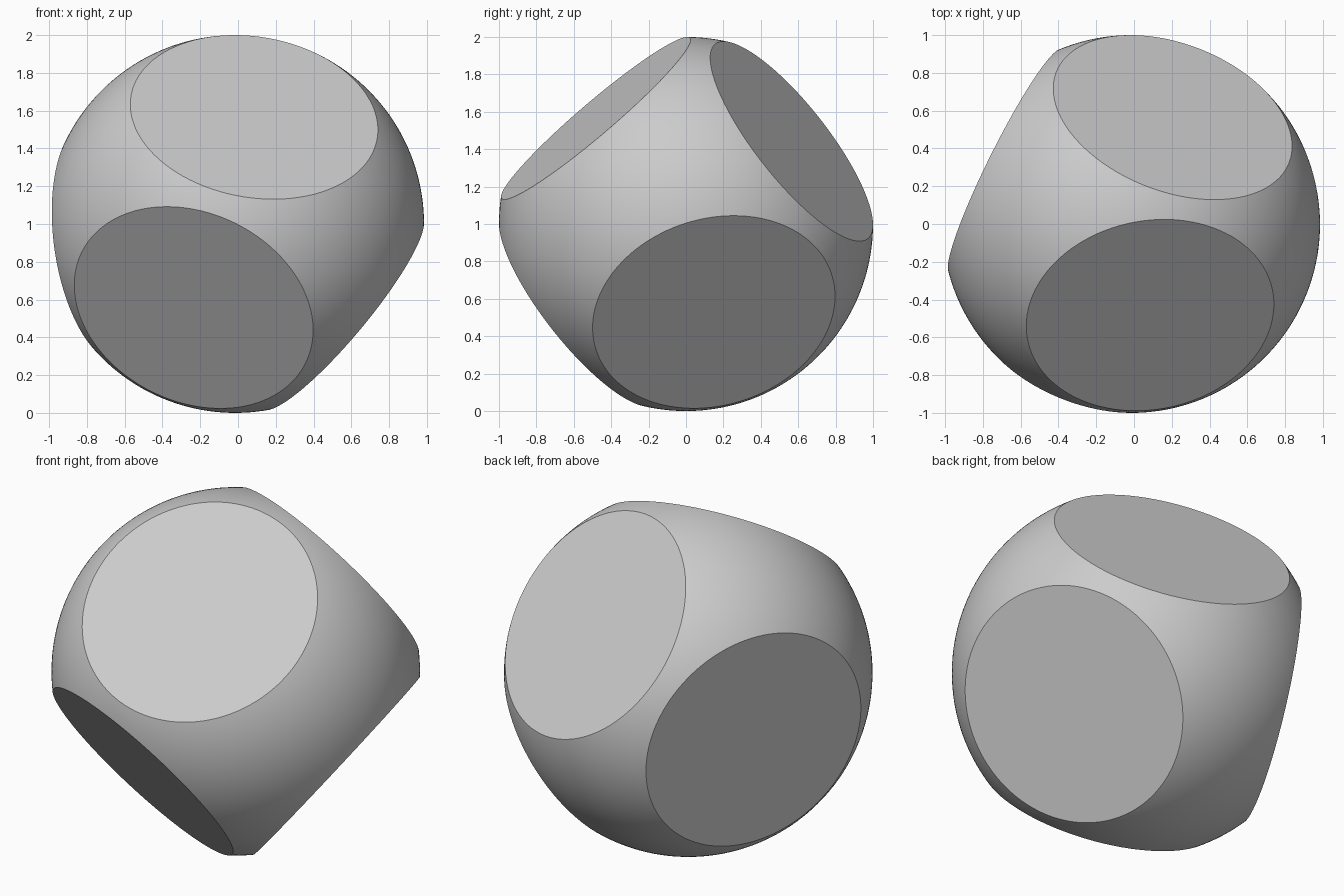
import bpy
import bmesh
from math import radians, sin, cos
from mathutils import Vector

if "Cube" in bpy.data.objects:
    bpy.data.objects.remove(bpy.data.objects["Cube"])

CUT = 0.75                       # distance from centre to every flat
CENTRE = Vector((-0.015, 0, 1))

# Triangular prism directions: two ends and three sides
axis = Vector((0.293, 0.753, 0.59)).normalized()
side = Vector((0.133, -0.647, 0.754))
side = (side - axis * side.dot(axis)).normalized()
across = axis.cross(side)
normals = [axis, -axis]
for angle in (0, 120, 240):
    a = radians(angle)
    normals.append(side * cos(a) + across * sin(a))

# Sphere sliced flat on each prism face
bm = bmesh.new()
bmesh.ops.create_icosphere(bm, subdivisions=6, radius=1)
for n in normals:
    geom = bm.verts[:] + bm.edges[:] + bm.faces[:]
    cut = bmesh.ops.bisect_plane(bm, geom=geom, dist=1e-6, plane_co=n * CUT,
                                 plane_no=n, clear_outer=True)
    rim = [e for e in cut["geom_cut"] if isinstance(e, bmesh.types.BMEdge)]
    bmesh.ops.edgeloop_fill(bm, edges=rim)
bmesh.ops.translate(bm, verts=bm.verts[:], vec=CENTRE)
bmesh.ops.recalc_face_normals(bm, faces=bm.faces[:])

mesh = bpy.data.meshes.new("truncated_ball")
bm.to_mesh(mesh)
bm.free()
ball = bpy.data.objects.new("truncated_ball", mesh)
bpy.context.collection.objects.link(ball)

# Plain grey finish
grey = bpy.data.materials.new("light_grey")
grey.use_nodes = True
colour = (0.6, 0.6, 0.6, 1)
grey.diffuse_color = colour
grey.node_tree.nodes["Principled BSDF"].inputs["Base Color"].default_value = colour
mesh.materials.append(grey)

# Smooth ball, crisp rims
bpy.context.view_layer.objects.active = ball
ball.select_set(True)
bpy.ops.object.shade_smooth_by_angle(angle=radians(25))
